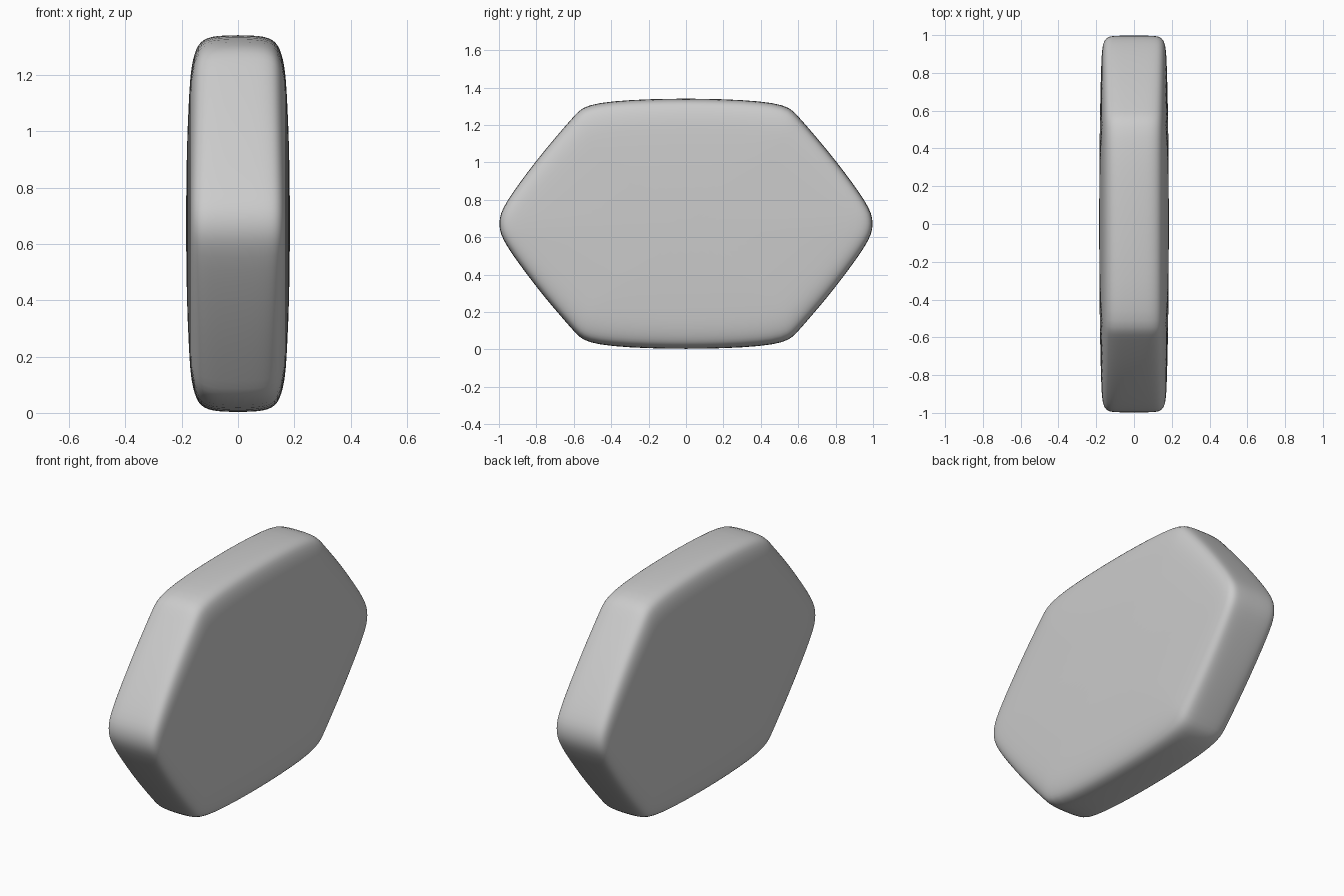
import bpy, bmesh

if "Cube" in bpy.data.objects:
    bpy.data.objects.remove(bpy.data.objects["Cube"])

CZ = 0.672  # centre height

# Quarter outline of the soft hexagon (y, z from centre), tip to top middle
quarter = [(1.0, 0.0), (0.992, 0.055), (0.96, 0.116), (0.9, 0.205), (0.8, 0.338),
           (0.7, 0.46), (0.602, 0.572), (0.572, 0.605), (0.525, 0.635),
           (0.4, 0.656), (0.2, 0.667), (0.0, 0.67)]
half = quarter + [(-y, z) for y, z in reversed(quarter[:-1])]
outline = half + [(y, -z) for y, z in reversed(half[1:-1])]

# Rounded edge: x, scale in y, scale in z
edge = [(0.05, 1.0, 0.998), (0.092, 0.999, 0.993), (0.122, 0.997, 0.976),
        (0.141, 0.99, 0.95), (0.155, 0.976, 0.9), (0.164, 0.953, 0.84),
        (0.17, 0.92, 0.77), (0.175, 0.82, 0.64), (0.182, 0.5, 0.4)]
rings = [(-x, a, b) for x, a, b in reversed(edge)] + [(0, 1, 1)] + edge

# Rounded hexagonal slab
bm = bmesh.new()
loops = [[bm.verts.new((x, y * sy, CZ + z * sz)) for y, z in outline]
         for x, sy, sz in rings]
n = len(outline)
for a, b in zip(loops, loops[1:]):
    for i in range(n):
        j = (i + 1) % n
        bm.faces.new((a[i], a[j], b[j], b[i]))
for loop, x in ((loops[0], -0.185), (loops[-1], 0.185)):
    centre = bm.verts.new((x, 0, CZ))
    for i in range(n):
        bm.faces.new((loop[i], loop[(i + 1) % n], centre))
bmesh.ops.recalc_face_normals(bm, faces=bm.faces)
for f in bm.faces:
    f.smooth = True
mesh = bpy.data.meshes.new("hexagonal_slab")
bm.to_mesh(mesh)
bm.free()
slab = bpy.data.objects.new("hexagonal_slab", mesh)
bpy.context.collection.objects.link(slab)
sub = slab.modifiers.new("smooth", 'SUBSURF')
sub.levels = sub.render_levels = 1
